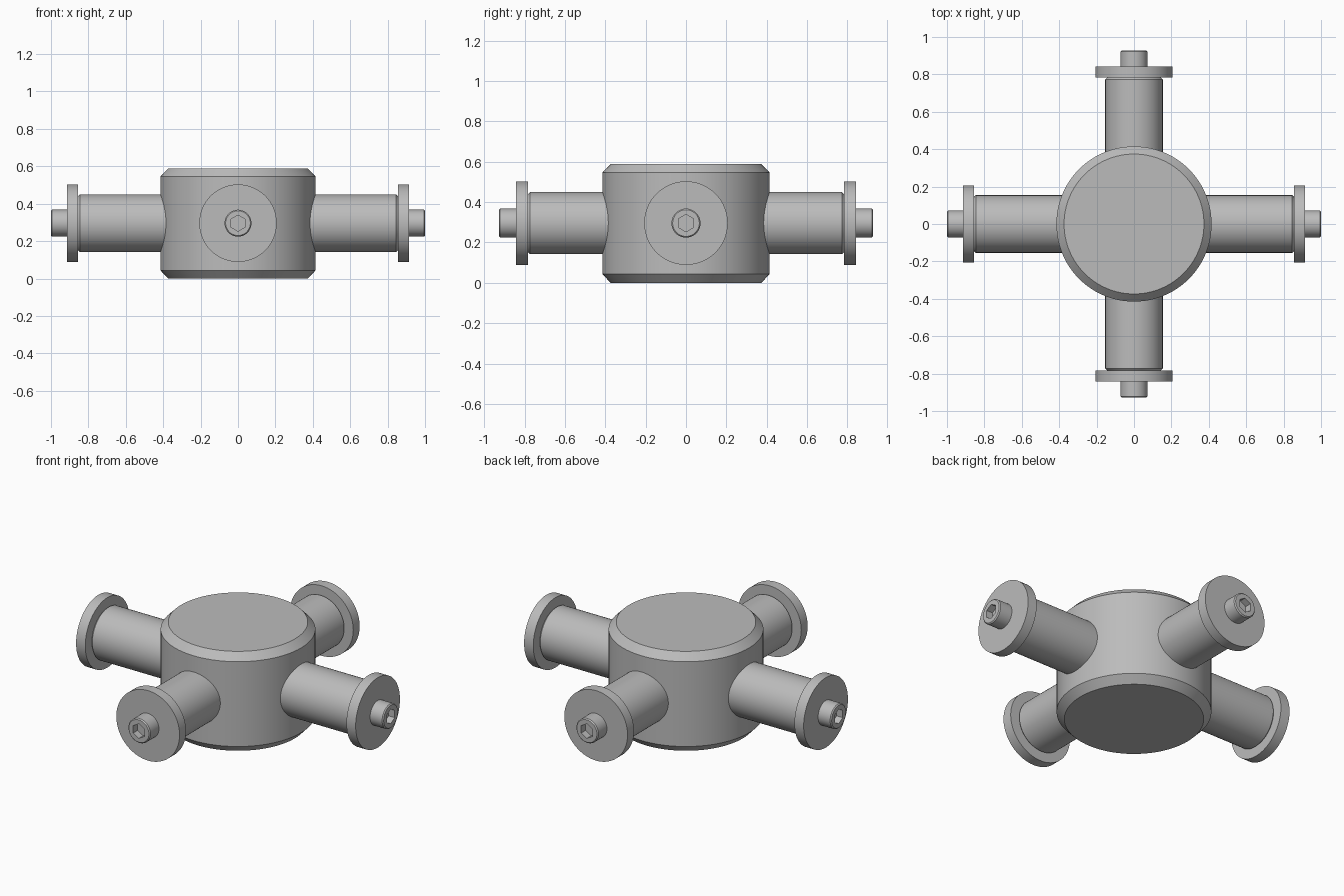
import bpy, bmesh, math
from mathutils import Matrix, Vector

cube = bpy.data.objects.get("Cube")
if cube:
    bpy.data.objects.remove(cube, do_unlink=True)

SEGMENTS = 96
AXIS_HEIGHT = 0.296

steel = bpy.data.materials.new("grey_steel")
steel.use_nodes = True
colour = (0.5, 0.5, 0.5, 1)
steel.diffuse_color = colour
steel.node_tree.nodes["Principled BSDF"].inputs["Base Color"].default_value = colour


def round_section(angle):
    return 1.0


def hex_section(angle):
    # Distance to a unit hexagon's outline, with a corner at angle zero
    side = math.pi / 3
    return math.cos(side / 2) / math.cos(angle % side - side / 2)


def lathe(name, profile, matrix):
    """Skin rings of (radius, height, section) and cap both ends."""
    bm = bmesh.new()
    rings = []
    for radius, height, section in profile:
        ring = []
        for i in range(SEGMENTS):
            a = 2 * math.pi * i / SEGMENTS
            r = radius * section(a + 1e-7)
            ring.append(bm.verts.new((r * math.cos(a), r * math.sin(a), height)))
        rings.append(ring)
    for low, high in zip(rings, rings[1:]):
        for i in range(SEGMENTS):
            j = (i + 1) % SEGMENTS
            bm.faces.new((low[i], low[j], high[j], high[i]))
    bm.faces.new(rings[0][::-1])
    bm.faces.new(rings[-1])
    mesh = bpy.data.meshes.new(name)
    bm.to_mesh(mesh)
    bm.free()
    mesh.materials.append(steel)
    obj = bpy.data.objects.new(name, mesh)
    bpy.context.collection.objects.link(obj)
    obj.matrix_world = matrix
    bpy.ops.object.select_all(action="DESELECT")
    obj.select_set(True)
    bpy.context.view_layer.objects.active = obj
    bpy.ops.object.shade_smooth_by_angle(angle=math.radians(25))
    return obj


def rounded(*points):
    return [(r, h, round_section) for r, h in points]


# Central drum with chamfered rims
lathe("hub", rounded((0.374, 0), (0.415, 0.044), (0.415, 0.546), (0.374, 0.588)),
      Matrix.Identity(4))

# Four arms, each with a flange and a socket-head bolt
up = Vector((0, 0, 1))
for side, direction, tip in (("left", (1, 0, 0), 1.0), ("right", (-1, 0, 0), 1.0),
                             ("back", (0, 1, 0), 0.927), ("front", (0, -1, 0), 0.927)):
    d = Vector(direction)
    frame = Matrix((up, d.cross(up), d)).transposed().to_4x4()
    frame = Matrix.Translation((0, 0, AXIS_HEIGHT)) @ frame
    flange_out = tip - 0.085
    flange_in = flange_out - 0.06
    lathe(side + "_arm", rounded((0.154, 0.25), (0.154, flange_in - 0.009),
                                 (0.145, flange_in)), frame)
    lathe(side + "_flange", rounded((0.207, flange_in), (0.207, flange_out)), frame)
    lathe(side + "_bolt",
          rounded((0.072, flange_out - 0.01), (0.072, tip - 0.006), (0.066, tip))
          + [(0.043, tip, hex_section), (0.043, tip - 0.04, hex_section)], frame)
